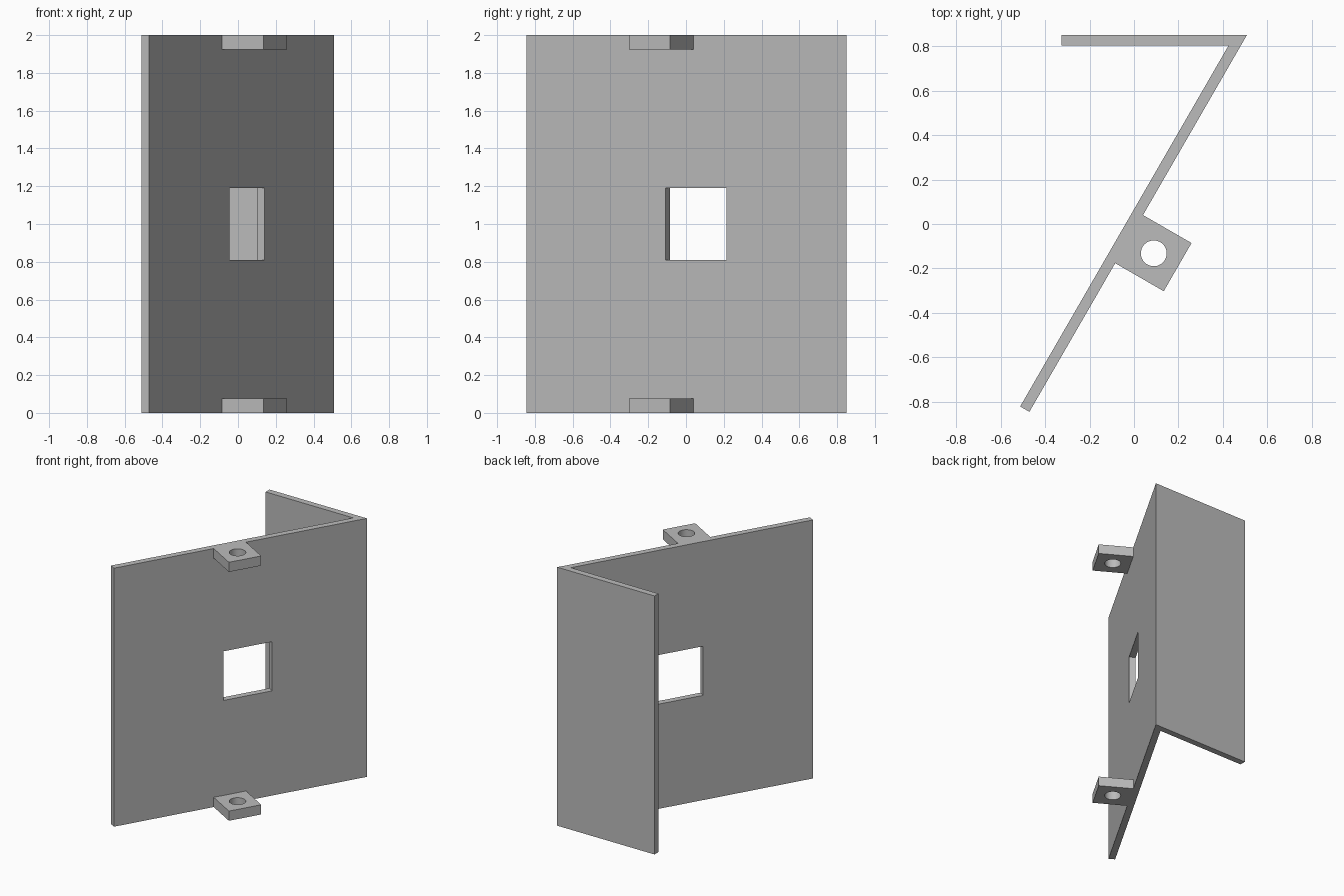
import bpy
import bmesh
import math
from mathutils import Vector

cube = bpy.data.objects.get("Cube")
if cube:
    bpy.data.objects.remove(cube, do_unlink=True)

HEIGHT = 2.0
SHEET = 0.048
ANGLE = math.radians(60)
ALONG = Vector((math.cos(ANGLE), math.sin(ANGLE)))   # up the slanted sheet
OUT = Vector((ALONG.y, -ALONG.x))                    # away from its outer face
CORNER = Vector((0.508, 0.85))                       # outer fold corner

steel = bpy.data.materials.new("grey_steel")
steel.use_nodes = True
GREY = (0.5, 0.5, 0.5, 1)
steel.diffuse_color = GREY
steel.node_tree.nodes["Principled BSDF"].inputs["Base Color"].default_value = GREY


def prism(name, outline, bottom, top):
    """Extrude a flat outline from bottom to top."""
    bm = bmesh.new()
    face = bm.faces.new([bm.verts.new((p[0], p[1], bottom)) for p in outline])
    grown = bmesh.ops.extrude_face_region(bm, geom=[face])["geom"]
    verts = [v for v in grown if isinstance(v, bmesh.types.BMVert)]
    bmesh.ops.translate(bm, verts=verts, vec=(0, 0, top - bottom))
    bmesh.ops.recalc_face_normals(bm, faces=bm.faces)
    mesh = bpy.data.meshes.new(name)
    bm.to_mesh(mesh)
    bm.free()
    mesh.materials.append(steel)
    obj = bpy.data.objects.new(name, mesh)
    bpy.context.collection.objects.link(obj)
    return obj


def combine(target, tool, operation):
    """Apply a boolean and discard the tool."""
    mod = target.modifiers.new(tool.name, 'BOOLEAN')
    mod.operation = operation
    mod.solver = 'EXACT'
    mod.object = tool
    bpy.context.view_layer.objects.active = target
    bpy.ops.object.modifier_apply(modifier=mod.name)
    bpy.data.objects.remove(tool, do_unlink=True)


def slab(start, end, inner, outer):
    """Rectangle set square to the slanted sheet, measured from the fold."""
    return [CORNER + ALONG * a + OUT * o
            for a, o in ((start, inner), (end, inner), (end, outer), (start, outer))]


# Folded sheet: slanted panel plus back flange
LENGTH = 1.957
inner_y = CORNER.y - SHEET
inner_x = CORNER.x - SHEET * (1 / math.sin(ANGLE) + 1 / math.tan(ANGLE))
end = CORNER - ALONG * LENGTH
bracket = prism("folded_bracket", [
    CORNER, (-0.325, CORNER.y), (-0.325, inner_y), (inner_x, inner_y),
    end - OUT * SHEET, end], 0, HEIGHT)

# Square window through the slanted panel
window = prism("window_cutter", slab(-1.108, -0.733, -0.2, 0.2), 0.81, 1.19)
combine(bracket, window, 'DIFFERENCE')

# Mounting tabs with round holes, flush with the top and bottom edges
TAB = 0.075
MIDDLE = -1.06
hole_centre = CORNER + ALONG * MIDDLE + OUT * 0.128
circle = [hole_centre + Vector((math.cos(t), math.sin(t))) * 0.058
          for t in (i * math.tau / 48 for i in range(48))]
for name, base in (("lower_tab", 0), ("upper_tab", HEIGHT - TAB)):
    tab = prism(name, slab(MIDDLE - 0.125, MIDDLE + 0.125, -SHEET / 2, 0.252),
                base, base + TAB)
    hole = prism("hole_cutter", circle, base - 0.1, base + TAB + 0.1)
    combine(tab, hole, 'DIFFERENCE')
    combine(bracket, tab, 'UNION')

# Smooth the hole walls, keep the folds sharp
bpy.ops.object.select_all(action='DESELECT')
bracket.select_set(True)
bpy.context.view_layer.objects.active = bracket
bpy.ops.object.shade_smooth_by_angle(angle=math.radians(30))
